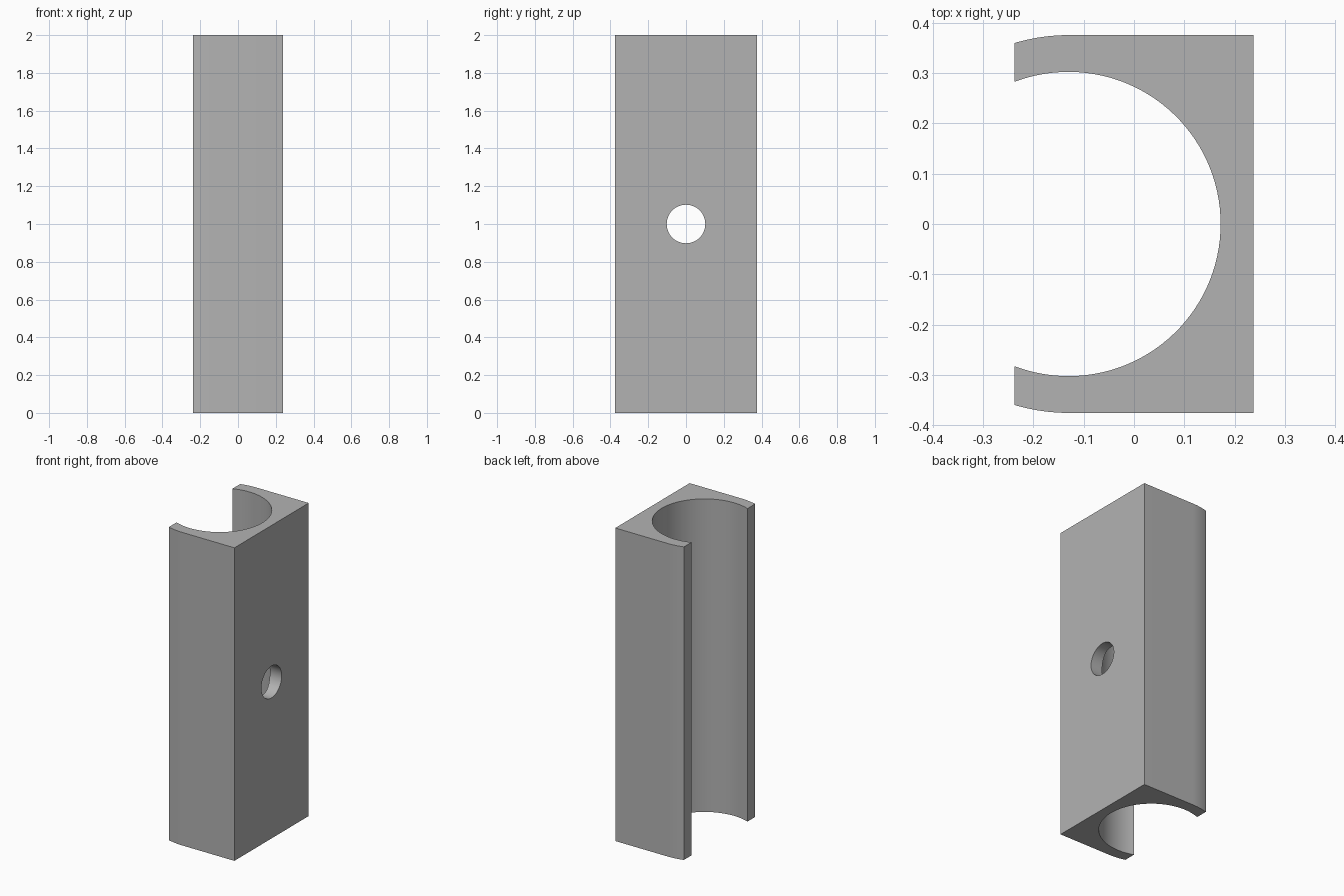
import bpy
import bmesh
from math import acos, asin, cos, sin, pi, radians

HEIGHT = 2.0
HALF_X = 0.237
CENTRE_X = -0.13
BORE_R = 0.302
OUTER_R = 0.375
HOLE_R = 0.102

if "Cube" in bpy.data.objects:
    bpy.data.objects.remove(bpy.data.objects["Cube"], do_unlink=True)

grey = bpy.data.materials.new("plain grey")
grey.use_nodes = True
colour = (0.45, 0.45, 0.45, 1)
grey.diffuse_color = colour
grey.node_tree.nodes["Principled BSDF"].inputs["Base Color"].default_value = colour


def arc(radius, start, end, steps):
    """Points on a circle around the bore axis."""
    angles = [start + (end - start) * i / steps for i in range(steps + 1)]
    return [(CENTRE_X + radius * cos(a), radius * sin(a)) for a in angles]


# Channel profile: bore arc, rounded lip, square back, rounded lip
lip = -HALF_X - CENTRE_X
bore_end = acos(lip / BORE_R)
outer_end = acos(lip / OUTER_R)
profile = arc(BORE_R, -bore_end, bore_end, 72)
profile += arc(OUTER_R, outer_end, pi / 2, 8)
profile += [(HALF_X, OUTER_R), (HALF_X, -OUTER_R)]
profile += arc(OUTER_R, -pi / 2, -outer_end, 8)

# Extrude the profile to full height
bm = bmesh.new()
base = bm.faces.new([bm.verts.new((x, y, 0)) for x, y in profile])
extruded = bmesh.ops.extrude_face_region(bm, geom=[base])["geom"]
top = [v for v in extruded if isinstance(v, bmesh.types.BMVert)]
bmesh.ops.translate(bm, verts=top, vec=(0, 0, HEIGHT))
bmesh.ops.recalc_face_normals(bm, faces=bm.faces)
mesh = bpy.data.meshes.new("channel_block")
bm.to_mesh(mesh)
bm.free()
mesh.materials.append(grey)
block = bpy.data.objects.new("channel_block", mesh)
bpy.context.collection.objects.link(block)

# Round hole through the back wall
bpy.ops.mesh.primitive_cylinder_add(
    vertices=48, radius=HOLE_R, depth=0.4,
    location=(HALF_X, 0, HEIGHT / 2), rotation=(0, pi / 2, 0))
cutter = bpy.context.object
cutter.name = "hole_cutter"
cutter.hide_render = True
cutter.data.materials.append(grey)
cut = block.modifiers.new("hole", "BOOLEAN")
cut.operation = "DIFFERENCE"
cut.solver = "EXACT"
cut.object = cutter

bpy.ops.object.select_all(action="DESELECT")
block.select_set(True)
bpy.context.view_layer.objects.active = block
bpy.ops.object.modifier_apply(modifier="hole")
bpy.data.objects.remove(cutter, do_unlink=True)
bpy.ops.object.shade_smooth_by_angle(angle=radians(30))
